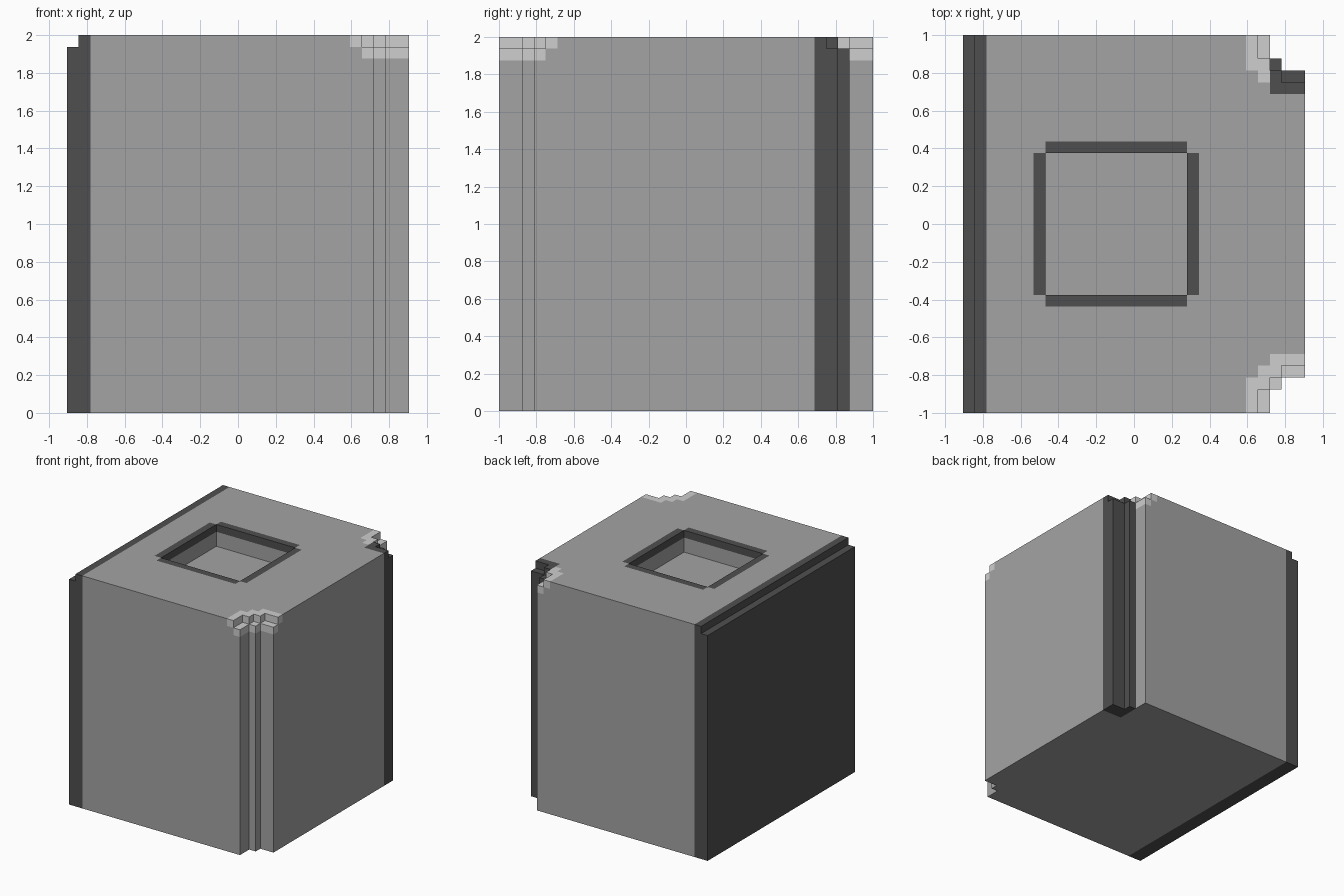
import bpy, bmesh, math
from mathutils import Vector

if "Cube" in bpy.data.objects:
    bpy.data.objects.remove(bpy.data.objects["Cube"])

U = 1 / 16  # the block sits on a 29 x 32 x 32 unit grid
XS = [0, 1, 2, 6, 7, 19, 20, 24, 25, 26, 27, 29]
YS = [0, 2, 3, 4, 5, 9, 10, 22, 23, 27, 28, 29, 30, 32]
ZS = [0, 29, 30, 31, 32]


def material(name, value):
    m = bpy.data.materials.new(name)
    m.diffuse_color = (value, value, value, 1)
    m.use_nodes = True
    m.node_tree.nodes["Principled BSDF"].inputs["Base Color"].default_value = m.diffuse_color
    return m


def solid(x, y, z):
    """Is this point inside the carved block?"""
    if not (0 < x < 29 and 0 < y < 32 and 0 < z < 32):
        return False
    m = min(y, 32 - y)                       # both right corners mirror
    # stepped grooves running down the right corners
    if (x > 26 and m < 2) or (x > 27 and m < 3):
        return False
    if z > 31:
        # lower step around the grooves, and step on the left top edge
        if x < 1 or (x > 25 and m < 2) or (x > 26 and m < 3) or (x > 27 and m < 4):
            return False
    # square recess in the top
    return not (7 < x < 19 and 10 < y < 22 and z > 29)


def colour(x, y, z):
    """0 grey stone, 1 dark stone, 2 pale chipped stone."""
    # dark left side and dark back right column
    if x < 2 or (x > 26 and 27 < y < 30):
        return 1
    # dark rim of the recess, without its corners
    if z > 31 and ((6 < x < 20 and 10 < y < 22) or (7 < x < 19 and 9 < y < 23)):
        return 1
    # pale chips at the tops of the right corners
    m = min(y, 32 - y)
    if z > 31 and ((x > 24 and m < 3) or (x > 25 and m < 4) or (x > 26 and y < 5)):
        return 2
    if z > 30 and x > 25 and m < 4:
        return 2
    return 0


def build_block():
    bm = bmesh.new()
    axes = (XS, YS, ZS)
    for x0, x1 in zip(XS, XS[1:]):
        for y0, y1 in zip(YS, YS[1:]):
            for z0, z1 in zip(ZS, ZS[1:]):
                lo, hi = (x0, y0, z0), (x1, y1, z1)
                c = [(a + b) / 2 for a, b in zip(lo, hi)]
                if not solid(*c):
                    continue
                # skin every side that touches open space
                for ax in range(3):
                    for sign in (-1, 1):
                        p = list(c)
                        p[ax] = hi[ax] + 0.5 if sign > 0 else lo[ax] - 0.5
                        if solid(*p):
                            continue
                        b, d = (ax + 1) % 3, (ax + 2) % 3
                        ring = []
                        for s, t in ((0, 0), (1, 0), (1, 1), (0, 1)):
                            v = [0, 0, 0]
                            v[ax] = hi[ax] if sign > 0 else lo[ax]
                            v[b] = (lo, hi)[s][b]
                            v[d] = (lo, hi)[t][d]
                            ring.append(bm.verts.new(
                                ((v[0] - 14.5) * U, (v[1] - 16) * U, v[2] * U)))
                        f = bm.faces.new(ring if sign > 0 else ring[::-1])
                        f.material_index = colour(*c)
    bmesh.ops.remove_doubles(bm, verts=bm.verts, dist=0.001)
    # merge flat areas of one colour
    bmesh.ops.dissolve_limit(bm, angle_limit=math.radians(1), verts=bm.verts,
                             edges=bm.edges, delimit={'MATERIAL'})
    mesh = bpy.data.meshes.new("stone_block")
    bm.to_mesh(mesh)
    bm.free()
    for name, value in (("grey stone", 0.37), ("dark stone", 0.078),
                        ("pale chipped stone", 0.62)):
        mesh.materials.append(material(name, value))
    ob = bpy.data.objects.new("stone_block", mesh)
    bpy.context.collection.objects.link(ob)


build_block()
